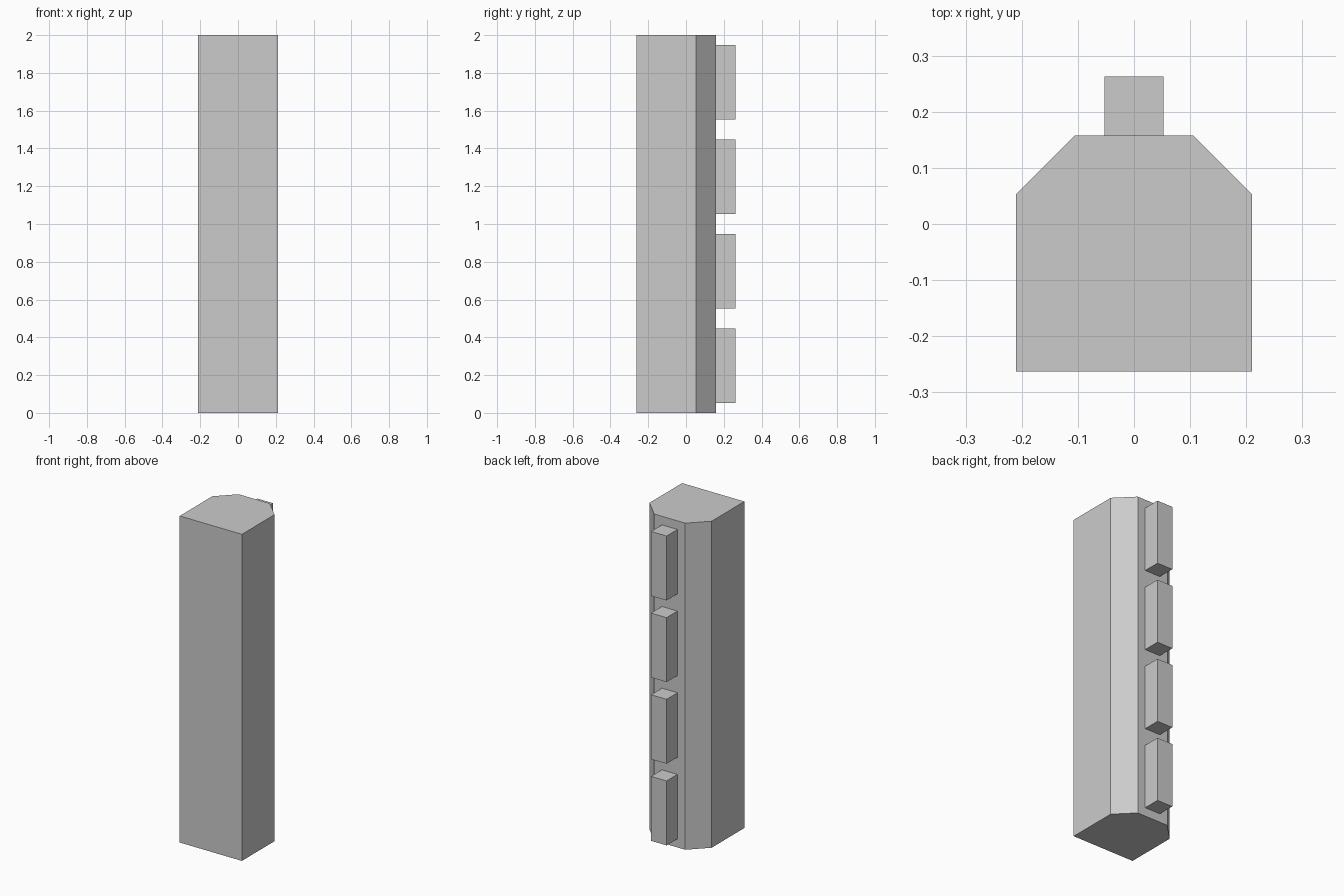
import bpy, bmesh
from mathutils import Vector

if "Cube" in bpy.data.objects:
    bpy.data.objects.remove(bpy.data.objects["Cube"])

U = 2 / 19  # base module: the post is 19 modules tall


def prism(name, outline, z0, z1):
    """Extrude a closed XY outline upward from z0 to z1."""
    bm = bmesh.new()
    base = bm.faces.new([bm.verts.new((x, y, z0)) for x, y in outline])
    top = bmesh.ops.extrude_face_region(bm, geom=[base])
    verts = [g for g in top["geom"] if isinstance(g, bmesh.types.BMVert)]
    bmesh.ops.translate(bm, verts=verts, vec=Vector((0, 0, z1 - z0)))
    bmesh.ops.recalc_face_normals(bm, faces=bm.faces)
    mesh = bpy.data.meshes.new(name)
    bm.to_mesh(mesh)
    bm.free()
    obj = bpy.data.objects.new(name, mesh)
    bpy.context.collection.objects.link(obj)
    return obj


# Post with two chamfered rear corners
half = [(2 * U, -2.5 * U), (2 * U, 0.5 * U), (U, 1.5 * U)]
prism("post", half + [(-x, y) for x, y in reversed(half)], 0, 2)

# Row of four rear blocks
w = U / 2
block = [(-w, 1.5 * U), (w, 1.5 * U), (w, 2.5 * U), (-w, 2.5 * U)]
for i in range(4):
    z = 0.5 * U + 0.5 * i
    prism(f"rear_block_{i + 1}", block, z, z + 3.75 * U)
